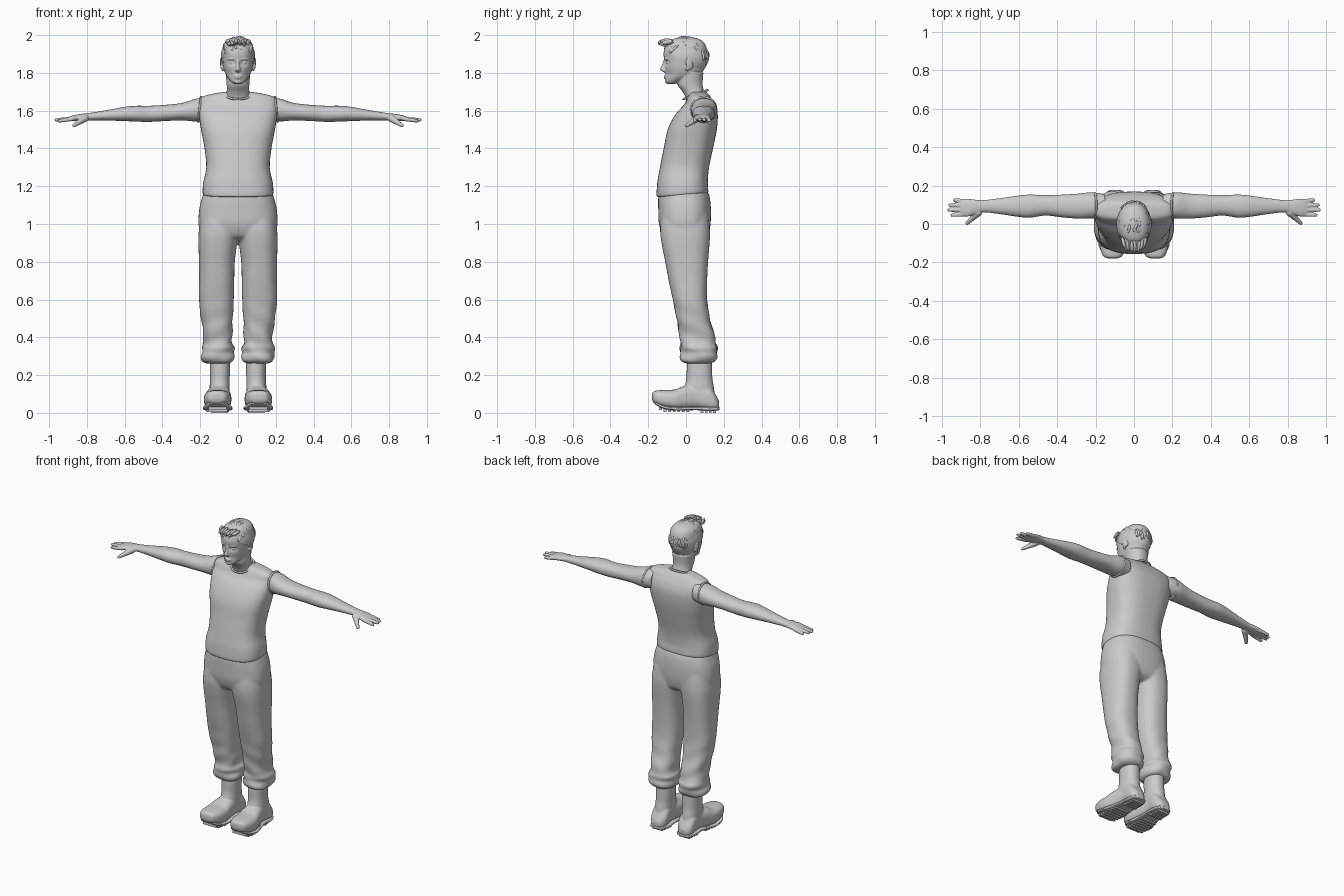
import bpy, bmesh, math, random
from mathutils import Matrix, Vector

random.seed(4)


def catmull(p, q, r, s, u):
    return [0.5 * (2 * b + (c - a) * u + (2 * a - 5 * b + 4 * c - d) * u * u
                   + (3 * b - a - 3 * c + d) * u ** 3) for a, b, c, d in zip(p, q, r, s)]


def loft(bm, axis, rings, n=2.2, seg=40, sub=4):
    """Smooth skin over rings (t, a0, a1, b0, b1): extents across the given axis."""
    full = []
    for i in range(len(rings) - 1):
        p, s = rings[max(i - 1, 0)], rings[min(i + 2, len(rings) - 1)]
        full += [catmull(p, rings[i], rings[i + 1], s, k / sub) for k in range(sub)]
    full.append(rings[-1])
    loops = []
    for t, a0, a1, b0, b1 in full:
        loop = []
        for k in range(seg):
            w = 2 * math.pi * k / seg
            c, s = math.cos(w), math.sin(w)
            a = (a0 + a1) / 2 + (a1 - a0) / 2 * math.copysign(abs(c) ** (2 / n), c)
            b = (b0 + b1) / 2 + (b1 - b0) / 2 * math.copysign(abs(s) ** (2 / n), s)
            loop.append(bm.verts.new({'X': (t, a, b), 'Y': (a, t, b), 'Z': (a, b, t)}[axis]))
        loops.append(loop)
    for lo, hi in zip(loops, loops[1:]):
        for k in range(seg):
            j = (k + 1) % seg
            bm.faces.new((lo[k], lo[j], hi[j], hi[k]))
    bm.faces.new(loops[0])
    bm.faces.new(loops[-1])


def blob(bm, loc, size, rx=0, rz=0):
    m = (Matrix.Translation(loc) @ Matrix.Rotation(rz, 4, 'Z') @ Matrix.Rotation(rx, 4, 'X')
         @ Matrix.Diagonal((*size, 1)))
    bmesh.ops.create_uvsphere(bm, u_segments=16, v_segments=10, radius=1, matrix=m)


def box(bm, loc, size):
    bmesh.ops.create_cube(bm, size=1, matrix=Matrix.Translation(loc) @ Matrix.Diagonal((*size, 1)))


def finish(bm, name, voxel=0, relax=2, mirror=False, smooth=True):
    bmesh.ops.recalc_face_normals(bm, faces=bm.faces)
    me = bpy.data.meshes.new(name)
    bm.to_mesh(me)
    bm.free()
    me.polygons.foreach_set("use_smooth", [smooth] * len(me.polygons))
    ob = bpy.data.objects.new(name, me)
    bpy.context.collection.objects.link(ob)
    if voxel:
        r = ob.modifiers.new("blend", 'REMESH')
        r.mode, r.voxel_size, r.use_smooth_shade = 'VOXEL', voxel, True
        s = ob.modifiers.new("relax", 'SMOOTH')
        s.factor, s.iterations = 0.5, relax
    if mirror:
        ob.modifiers.new("mirror", 'MIRROR').use_mirror_merge = False
    return ob


# Sleeveless shirt, hem a little higher at the back
bm = bmesh.new()
loft(bm, 'Z', [(1.155, -.178, .178, -.148, .112), (1.165, -.187, .187, -.156, .118),
               (1.22, -.184, .184, -.152, .115), (1.30, -.168, .168, -.138, .122),
               (1.40, -.177, .177, -.118, .143), (1.50, -.196, .196, -.097, .163),
               (1.58, -.207, .207, -.056, .168), (1.63, -.209, .209, -.012, .155),
               (1.662, -.202, .202, .005, .137), (1.68, -.172, .172, .015, .125),
               (1.692, -.12, .12, .022, .115), (1.699, -.07, .07, .03, .105)], n=2.6, seg=64)
for v in bm.verts:
    if v.co.z < 1.22:
        v.co.z += v.co.y * 0.08
finish(bm, "shirt")

# Neckline and armhole edging
bpy.ops.mesh.primitive_torus_add(major_radius=.068, minor_radius=.006, major_segments=40,
                                 minor_segments=8, location=(0, .05, 1.685), rotation=(.36, 0, 0))
bpy.context.object.name = "neckline"
bpy.ops.object.shade_smooth()
for side in (-1, 1):
    bpy.ops.mesh.primitive_torus_add(major_radius=.066, minor_radius=.006, major_segments=32,
                                     minor_segments=8, location=(side * .203, .094, 1.607),
                                     rotation=(0, math.pi / 2 - side * .1, 0))
    bpy.context.object.name = "armhole_edge"
    bpy.ops.object.shade_smooth()

# Trousers: hips and two legs blended together
bm = bmesh.new()
loft(bm, 'Z', [(.91, -.13, .13, -.07, .08), (.935, -.19, .19, -.118, .115),
               (1.0, -.209, .209, -.143, .13), (1.08, -.205, .205, -.147, .132),
               (1.14, -.19, .19, -.147, .126), (1.172, -.18, .18, -.142, .116)], n=2.5)
leg = [(.262, .045, .165, .0, .13), (.272, .024, .186, -.022, .152), (.295, .018, .195, -.03, .163),
       (.32, .026, .19, -.026, .16), (.345, .018, .194, -.032, .168), (.37, .03, .184, -.03, .16),
       (.42, .03, .184, -.036, .148), (.50, .028, .196, -.05, .126), (.60, .022, .207, -.07, .112),
       (.70, .02, .206, -.092, .112), (.80, .017, .207, -.11, .117), (.90, .004, .209, -.13, .125),
       (.97, -.01, .207, -.137, .127), (1.05, -.01, .195, -.13, .12)]
for s in (-1, 1):
    loft(bm, 'Z', [(z, min(s * a, s * b), max(s * a, s * b), c, d) for z, a, b, c, d in leg], n=2.4)
for v in bm.verts:  # soft folds in the lower legs
    x, y, z = v.co
    if z < .65:
        a = math.atan2(y - .05, abs(x) - .11)
        k = .005 * (.65 - z) / .35 * math.sin(55 * z + 2 * a + x * 8)
        v.co += Vector((math.copysign(math.cos(a), x), math.sin(a), 0)) * k
finish(bm, "trousers", voxel=.008, relax=3)

# Boots: foot and shaft blended
bm = bmesh.new()
loft(bm, 'Y', [(-.18, .09, .13, .072, .1), (-.168, .062, .16, .05, .116), (-.12, .04, .178, .028, .121),
               (-.06, .035, .18, .018, .124), (-.01, .038, .168, .018, .142), (.06, .044, .153, .024, .15),
               (.12, .04, .152, .014, .145), (.155, .05, .145, .012, .1), (.176, .075, .122, .02, .06)], n=2.7)
loft(bm, 'Z', [(.08, .045, .15, -.02, .155), (.14, .044, .15, -.008, .147), (.18, .044, .148, .002, .14),
               (.24, .042, .148, .004, .138), (.30, .042, .148, .006, .136)])
finish(bm, "boot", voxel=.006, mirror=True)

# Ridged soles and heels
bm = bmesh.new()
for i in range(7):
    y = -.135 + i * .024
    box(bm, (.108, y, .019 + (.012 if i == 0 else 0)), (.12 - .008 * abs(i - 3), .014, .03))
for i in range(4):
    box(bm, (.097, .085 + i * .022, .015), (.09 - .006 * i, .014, .03))
loft(bm, 'Y', [(-.165, .07, .15, .045, .062), (-.12, .035, .182, .022, .042), (-.06, .03, .184, .012, .032),
               (.0, .036, .168, .013, .032), (.06, .04, .155, .014, .034), (.12, .037, .155, .01, .032),
               (.165, .05, .143, .012, .032), (.178, .075, .12, .015, .03)], n=4)
finish(bm, "boot_sole", mirror=True, smooth=False)

# Arm, palm, fingers and thumb
bm = bmesh.new()
loft(bm, 'X', [(.15, .035, .155, 1.55, 1.665), (.22, .028, .165, 1.543, 1.664), (.29, .028, .158, 1.548, 1.642),
               (.37, .034, .153, 1.546, 1.632), (.46, .044, .15, 1.541, 1.626), (.54, .033, .153, 1.542, 1.626),
               (.60, .037, .148, 1.545, 1.62), (.70, .052, .134, 1.548, 1.602), (.785, .061, .124, 1.549, 1.588),
               (.83, .05, .127, 1.547, 1.583), (.865, .039, .131, 1.545, 1.577), (.895, .041, .128, 1.545, 1.568),
               (.905, .05, .12, 1.548, 1.564)])
for y, end, dy, dz in ((.05, .955, -.004, -.012), (.073, .972, 0, -.006), (.096, .967, .003, -.006), (.119, .942, .005, -.01)):
    r, z, ln = .0105, 1.557, end - .87
    loft(bm, 'X', [(.87 + ln * t, y + dy * t - r * k, y + dy * t + r * k, z + dz * t - r * k, z + dz * t + r * k)
                   for t, k in ((0, 1), (.5, 1.0), (.85, .88), (.96, .7), (1, .35))], seg=16)
base, tip = Vector((.81, .06, 1.56)), Vector((.868, .004, 1.521))
for i in range(13):
    t = i / 12
    r = .02 - .0105 * t
    blob(bm, base.lerp(tip, t), (r, r, r))
finish(bm, "arm", voxel=.004, relax=2, mirror=True)

# Head and neck, with sockets pushed in and features added
bm = bmesh.new()
loft(bm, 'Z', [(z, -h, h, a, b) for z, h, a, b in (
    (1.742, .022, -.095, -.055), (1.752, .036, -.107, -.03), (1.775, .055, -.109, .03),
    (1.80, .068, -.109, .082), (1.83, .077, -.112, .1), (1.87, .082, -.116, .11), (1.91, .085, -.118, .113),
    (1.95, .077, -.104, .102), (1.975, .057, -.078, .078), (1.989, .025, -.035, .035))], seg=96, sub=6)
for v in bm.verts:
    x, y, z = v.co
    if y < -.04:
        g = math.exp(-((abs(x) - .033) / .017) ** 2 - ((z - 1.855) / .013) ** 2)
        h = math.exp(-((abs(x) - .042) / .018) ** 2 - ((z - 1.79) / .022) ** 2)
        v.co.y += .017 * g + .005 * h
loft(bm, 'Z', [(1.60, -.075, .075, .0, .13), (1.66, -.068, .068, .0, .112), (1.70, -.06, .06, -.018, .096),
               (1.74, -.06, .06, -.045, .088), (1.80, -.066, .066, -.04, .092)])
loft(bm, 'Z', [(1.803, -.007, .007, -.118, -.09), (1.81, -.016, .016, -.13, -.09), (1.819, -.014, .014, -.138, -.09),
               (1.84, -.009, .009, -.129, -.09), (1.868, -.008, .008, -.119, -.09)], seg=20)
blob(bm, (0, -.107, 1.783), (.023, .011, .005))
blob(bm, (0, -.105, 1.773), (.02, .012, .006))
blob(bm, (0, -.1, 1.754), (.018, .011, .012))
for s in (-1, 1):
    blob(bm, (s * .033, -.091, 1.855), (.013, .013, .011))
    blob(bm, (s * .034, -.1, 1.873), (.022, .012, .006), rz=s * .4)
    blob(bm, (s * .086, .018, 1.85), (.007, .02, .034), rx=.2, rz=s * .35)
    blob(bm, (s * .082, .008, 1.825), (.007, .011, .016))
finish(bm, "head", voxel=.004, relax=2)

# Hair cap trimmed along the hairline, plus swept clumps
bm = bmesh.new()
bmesh.ops.create_uvsphere(bm, u_segments=48, v_segments=32, radius=1, matrix=Matrix.Translation((0, -.003, 1.883))
                          @ Matrix.Diagonal((.091, .122, .109, 1)))
bmesh.ops.bisect_plane(bm, geom=bm.verts[:] + bm.edges[:] + bm.faces[:], plane_co=(0, -.11, 1.925),
                       plane_no=(0, -.62, -.8), clear_outer=True)
for i in range(110):
    phi, x = math.radians(random.uniform(30, 185)), random.uniform(-.8, .8)
    k = math.sqrt(1 - x * x) * random.uniform(.95, 1.0)
    loc = (x * .09, -.003 - .122 * k * math.cos(phi), 1.883 + .107 * k * math.sin(phi))
    blob(bm, loc, (.008, random.uniform(.016, .026), .007), math.pi / 2 - phi, random.uniform(-.5, .5))
for i in range(16):  # forward-swept fringe
    x = -.055 + .11 * i / 15
    blob(bm, (x, -.112 + 4 * x * x + random.uniform(-.008, .006), 1.962 + random.uniform(-.012, .01)),
         (.009, .032, .012), random.uniform(-.1, .4), -x * 5)
finish(bm, "hair")
